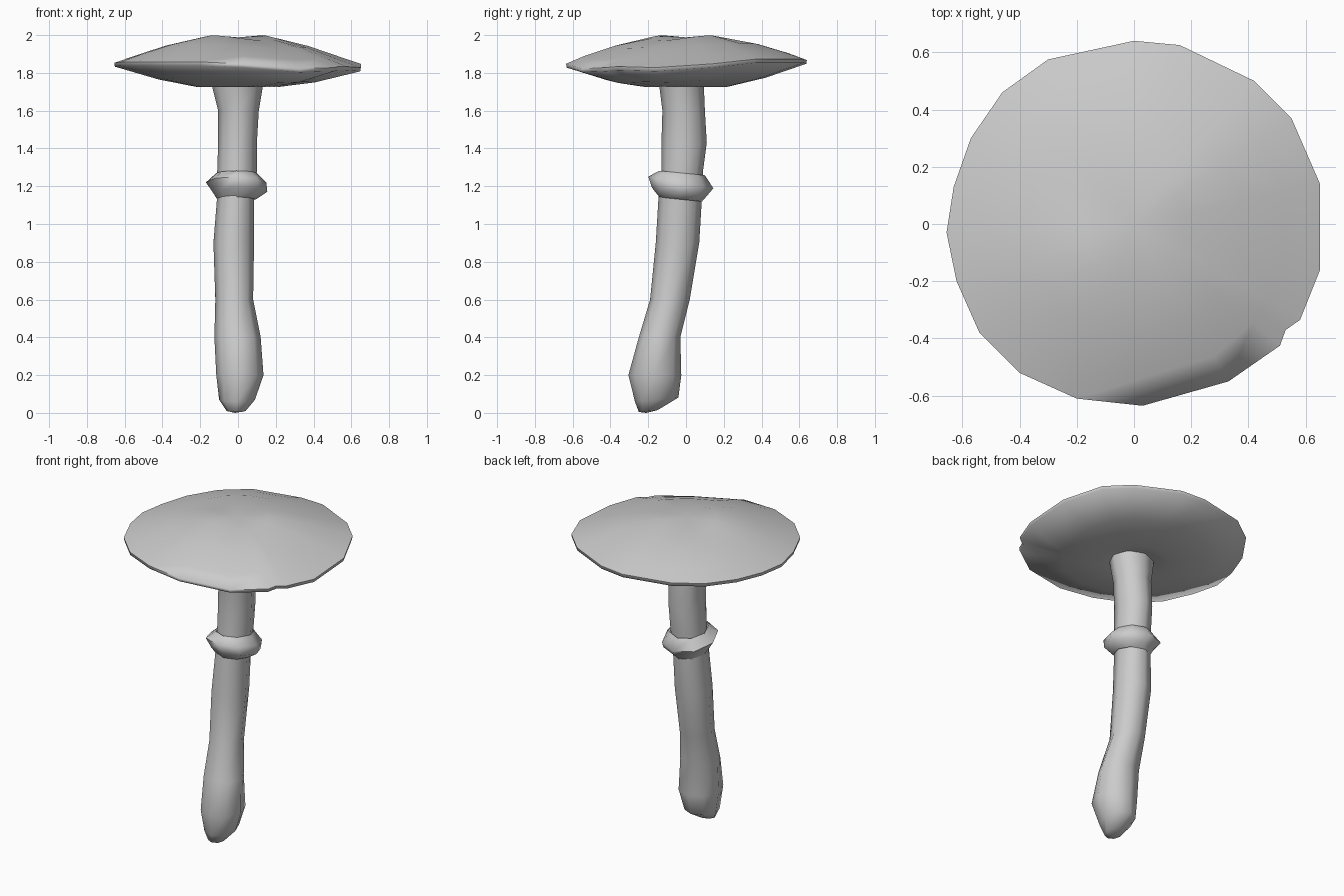
import bpy
import bmesh
from math import sin, cos, pi, atan2, hypot, radians

cube = bpy.data.objects.get("Cube")
if cube:
    bpy.data.objects.remove(cube)

GREY = (0.6, 0.6, 0.6, 1.0)
grey = bpy.data.materials.new("plain grey")
grey.use_nodes = True
grey.diffuse_color = GREY
grey.node_tree.nodes["Principled BSDF"].inputs["Base Color"].default_value = GREY


def loft(name, rings, angle):
    """Skin a list of equal-length point rings; a one-point ring closes an end."""
    bm = bmesh.new()
    loops = [[bm.verts.new(p) for p in ring] for ring in rings]
    for a, b in zip(loops, loops[1:]):
        n = max(len(a), len(b))
        for i in range(n):
            j = (i + 1) % n
            if len(a) == 1:
                bm.faces.new((a[0], b[j], b[i]))
            elif len(b) == 1:
                bm.faces.new((a[i], a[j], b[0]))
            else:
                bm.faces.new((a[i], a[j], b[j], b[i]))
    bmesh.ops.recalc_face_normals(bm, faces=bm.faces)
    mesh = bpy.data.meshes.new(name)
    bm.to_mesh(mesh)
    bm.free()
    mesh.materials.append(grey)
    obj = bpy.data.objects.new(name, mesh)
    bpy.context.collection.objects.link(obj)
    bpy.ops.object.select_all(action='DESELECT')
    obj.select_set(True)
    bpy.context.view_layer.objects.active = obj
    bpy.ops.object.shade_smooth_by_angle(angle=radians(angle))
    return obj


def oval(z, x0, x1, y0, y1, tilt=0.0, sides=8):
    """Ring spanning x0..x1 and y0..y1, leaning by tilt along y."""
    ring = []
    for i in range(sides):
        a = 2 * pi * i / sides
        dy = sin(a) * (y1 - y0) / 2
        ring.append(((x0 + x1) / 2 + cos(a) * (x1 - x0) / 2,
                     (y0 + y1) / 2 + dy, z + tilt * dy))
    return ring


# Stem: bent, with a swollen foot and a flared top
stem = [(.07, -.10, .09, -.27, -.04, .1), (.2, -.115, .135, -.305, -.025),
        (.4, -.125, .12, -.25, -.03), (.6, -.12, .08, -.19, .02),
        (.9, -.13, .085, -.16, .07), (1.15, -.11, .085, -.145, .085),
        (1.28, -.11, .10, -.13, .09), (1.43, -.105, .10, -.13, .11),
        (1.6, -.105, .11, -.125, .10), (1.72, -.135, .13, -.14, .095),
        (1.78, -.14, .14, -.15, .10)]
foot = oval(.01, -.06, .04, -.25, -.15, .1)
loft("stem", [[(-.015, -.21, 0)], foot] + [oval(*r) for r in stem]
     + [[(0, 0, 1.79)]], 75)

# Collar: uneven angular ring round the stem
collar = [(1.13, -.11, .095, -.14, .085, -.1), (1.17, -.135, .155, -.18, .11, -.15),
          (1.22, -.17, .15, -.20, .145, -.18), (1.27, -.115, .10, -.14, .10, -.1)]
loft("collar", [oval(*r) for r in collar], 75)

# Cap rim: uneven outline with a small nick, anticlockwise from the left side
rim = [(.65, -.16, 1.82), (.65, .14, 1.84), (.55, .37, 1.865), (.42, .50, 1.865),
       (.16, .625, 1.865), (0, .64, 1.86), (-.30, .575, 1.86), (-.46, .46, 1.855),
       (-.57, .30, 1.85), (-.63, .13, 1.845), (-.655, -.03, 1.845),
       (-.62, -.20, 1.85), (-.54, -.38, 1.85), (-.40, -.52, 1.85),
       (-.20, -.61, 1.85), (.03, -.635, 1.84), (.33, -.55, 1.815),
       (.51, -.425, 1.82), (.53, -.37, 1.825), (.58, -.335, 1.825)]


def cap_ring(r, z, follow, wave=0.0):
    """Round ring; follow keeps some of the rim's height change."""
    ring = []
    for x, y, rz in rim:
        a = atan2(y, x)
        ring.append((cos(a) * r, sin(a) * r, z + follow * (rz - 1.845)
                     + wave * cos(2 * (a - pi / 4))))
    return ring


upper = [(x, y, z + .008) for x, y, z in rim]
lower = [(x * .995, y * .995, z - .012) for x, y, z in rim]
top = [cap_ring(.54, 1.893, .8), cap_ring(.38, 1.945, .5),
       cap_ring(.18, 1.985, 0, .013)]
under = [cap_ring(.13, 1.745, 0), cap_ring(.21, 1.724, 0),
         cap_ring(.42, 1.765, .6)]
loft("cap", [[(0, 0, 1.76)]] + under + [lower, upper] + top + [[(0, 0, 1.988)]], 75)
